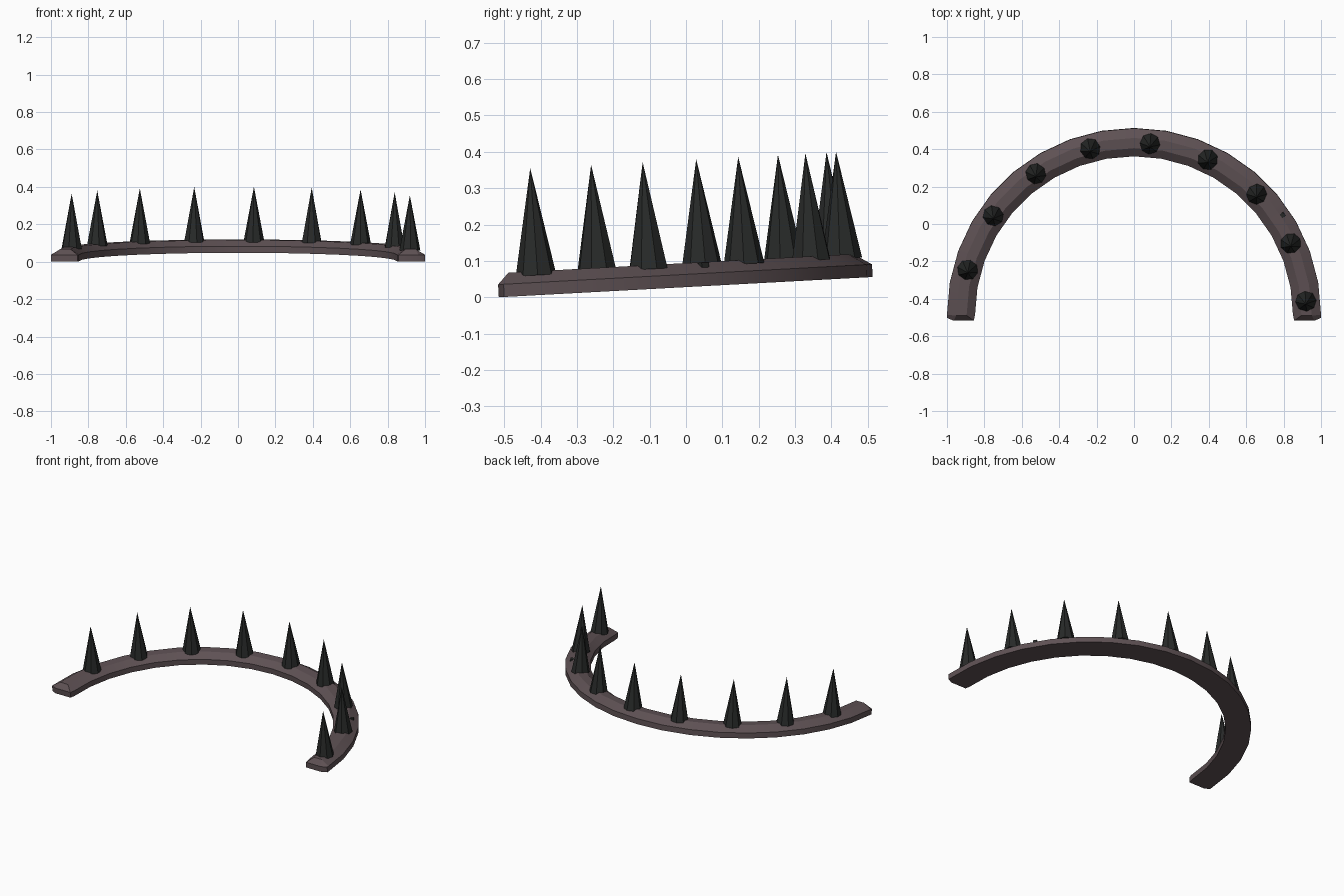
import bpy, bmesh, math
from mathutils import Matrix, Vector

if "Cube" in bpy.data.objects:
    bpy.data.objects.remove(bpy.data.objects["Cube"])

CY = -0.485                       # centre of the half circle
TILT = (Matrix.Translation((0, -0.515, 0)) @ Matrix.Rotation(math.radians(3.1), 4, 'X')
        @ Matrix.Translation((0, 0.515, 0)))


def material(name, col):
    m = bpy.data.materials.new(name)
    m.diffuse_color = (*col, 1)
    m.use_nodes = True
    m.node_tree.nodes["Principled BSDF"].inputs["Base Color"].default_value = m.diffuse_color
    return m


BROWN = material("dull mauve brown", (0.112, 0.082, 0.088))
BLACK = material("spike black", (0.021, 0.023, 0.022))


def finish(bm, name, mat, smooth=None):
    bmesh.ops.recalc_face_normals(bm, faces=bm.faces)
    bm.transform(TILT)
    me = bpy.data.meshes.new(name)
    bm.to_mesh(me)
    bm.free()
    ob = bpy.data.objects.new(name, me)
    bpy.context.collection.objects.link(ob)
    me.materials.append(mat)
    if smooth:
        bpy.context.view_layer.objects.active = ob
        ob.select_set(True)
        bpy.ops.object.shade_smooth_by_angle(angle=math.radians(smooth))
        ob.select_set(False)
    return ob


# Half-ring band: bevelled profile (radius, height) swept in 10 degree steps
profile = [(0.85, 0), (0.85, 0.035), (0.895, 0.065), (0.95, 0.066), (1.0, 0.035), (1.0, 0)]
bm = bmesh.new()
rings = []
for i in range(19):
    a = math.radians(10 * i)
    rings.append([bm.verts.new((r * math.cos(a), CY + r * math.sin(a), z)) for r, z in profile])
for p, q in zip(rings, rings[1:]):
    for k in range(6):
        j = (k + 1) % 6
        bm.faces.new((p[k], p[j], q[j], q[k]))

# Bevelled ends: a lower cap that slopes down from the top
for ring, s in ((rings[0], 1), (rings[-1], -1)):
    tip = [(0.857, -0.515), (0.965, -0.515), (1.0, -0.5)]
    low = [bm.verts.new((s * x, y, 0)) for x, y in tip]
    up = [bm.verts.new((s * x, y, 0.035)) for x, y in tip]
    for f in ((ring[0], ring[1], up[0], low[0]), (ring[5], ring[4], up[2], low[2]),
              (low[0], low[1], up[1], up[0]), (low[1], low[2], up[2], up[1]),
              (ring[1], ring[2], up[0]), (ring[2], ring[3], up[1], up[0]),
              (ring[3], ring[4], up[2], up[1]),
              (ring[0], ring[5], low[2], low[1], low[0])):
        bm.faces.new(f)
finish(bm, "band", BROWN, 25)

# Nine octagonal spikes, 20 degrees apart
for i in range(9):
    a = math.radians(4.7 + 20 * i)
    bm = bmesh.new()
    bmesh.ops.create_cone(bm, cap_ends=True, segments=8, radius1=0.056, radius2=0, depth=0.295)
    bm.transform(Matrix.Translation((0.922 * math.cos(a), CY + 0.922 * math.sin(a), 0.2025))
                 @ Matrix.Rotation(a, 4, 'Z'))
    finish(bm, f"spike_{i + 1}", BLACK)

# Tiny dark stud on the outer bevel
a = math.radians(34)
bm = bmesh.new()
bmesh.ops.create_cube(bm, size=0.024)
bm.transform(Matrix.Translation((0.958 * math.cos(a), CY + 0.958 * math.sin(a), 0.053))
             @ Matrix.Rotation(a, 4, 'Z'))
finish(bm, "stud", BLACK)
